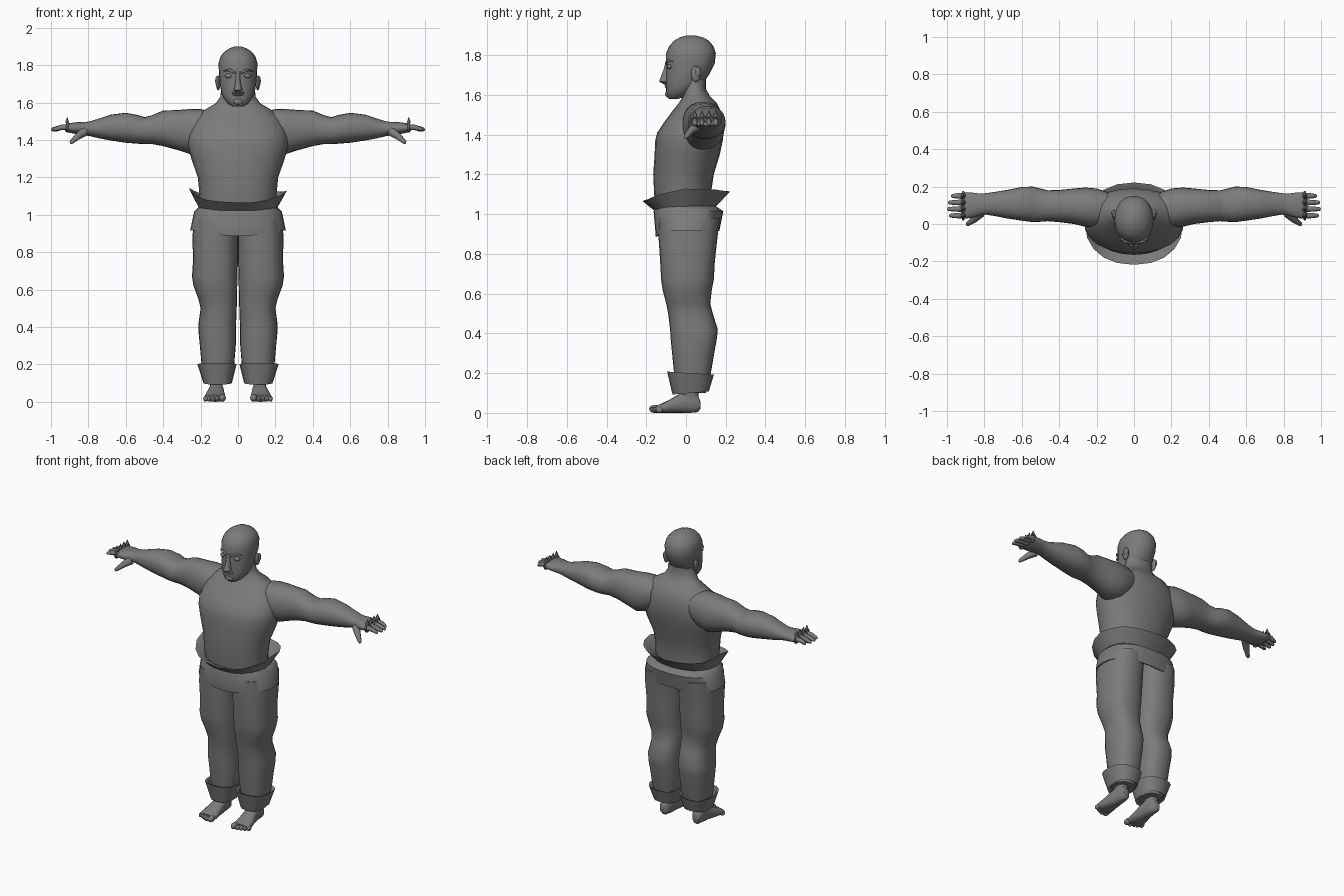
import bpy, bmesh, math
from mathutils import Vector

grey = bpy.data.materials.new("stone_grey")
grey.diffuse_color = (0.2, 0.2, 0.2, 1)


def finish(name, bm, mirror=False):
    bmesh.ops.recalc_face_normals(bm, faces=bm.faces)
    me = bpy.data.meshes.new(name)
    bm.to_mesh(me)
    bm.free()
    me.materials.append(grey)
    ob = bpy.data.objects.new(name, me)
    bpy.context.collection.objects.link(ob)
    if mirror:
        m = ob.modifiers.new("mirror", 'MIRROR')
        m.use_mirror_merge = False
    return ob


def loft(name, rings, axis='z', seg=24, power=2.2, mirror=False, wave=None, closed=False):
    """Skin rounded rings (position, a_min, a_max, b_min, b_max) along an axis."""
    bm = bmesh.new()
    rows = []
    for i, (p, a0, a1, b0, b1) in enumerate(rings):
        row = []
        for k in range(seg):
            t = 2 * math.pi * k / seg
            c, s = math.cos(t), math.sin(t)
            a = (a0 + a1) / 2 + (a1 - a0) / 2 * math.copysign(abs(c) ** (2 / power), c)
            b = (b0 + b1) / 2 + (b1 - b0) / 2 * math.copysign(abs(s) ** (2 / power), s)
            q = p + (wave(i, c, s) if wave else 0)
            row.append(bm.verts.new({'z': (a, b, q), 'x': (q, a, b), 'y': (a, q, b)}[axis]))
        rows.append(row)
    pairs = list(zip(rows, rows[1:])) + ([(rows[-1], rows[0])] if closed else [])
    for r, u in pairs:
        for k in range(seg):
            j = (k + 1) % seg
            bm.faces.new((r[k], r[j], u[j], u[k]))
    if not closed:
        bm.faces.new(rows[0])
        bm.faces.new(rows[-1])
    return finish(name, bm, mirror)


def blobs(name, items, mirror=False):
    """Ellipsoids given as (centre, radii)."""
    bm = bmesh.new()
    for c, r in items:
        vs = bmesh.ops.create_uvsphere(bm, u_segments=12, v_segments=8, radius=1)['verts']
        for v in vs:
            v.co = Vector(c) + Vector(v.co[i] * r[i] for i in range(3))
    return finish(name, bm, mirror)


def tubes(name, paths, mirror=False):
    """Tapered round tubes with rounded tips; each path is [(point, radius), ...]."""
    bm = bmesh.new()
    for path in paths:
        pts = [(Vector(p), r) for p, r in path]
        d = (pts[-1][0] - pts[-2][0]).normalized()
        p, r = pts[-1]
        pts += [(p + d * r * .6, r * .8), (p + d * r, r * .3)]
        q = (pts[1][0] - pts[0][0]).to_track_quat('Z', 'Y')
        rows = [[bm.verts.new(p + q @ Vector((r * math.cos(k * math.pi / 4),
                 r * math.sin(k * math.pi / 4), 0))) for k in range(8)] for p, r in pts]
        for a, b in zip(rows, rows[1:]):
            for k in range(8):
                bm.faces.new((a[k], a[k - 1], b[k - 1], b[k]))
        bm.faces.new(rows[0])
        bm.faces.new(rows[-1])
    return finish(name, bm, mirror)


def sym(rows):
    return [(z, -w, w, f, b) for z, w, f, b in rows]


# Torso and neck
loft("torso", sym([(1.0, .2, -.15, .13), (1.1, .205, -.16, .125), (1.2, .215, -.165, .14),
                   (1.3, .25, -.158, .17), (1.37, .268, -.155, .185), (1.41, .268, -.145, .19),
                   (1.46, .255, -.112, .19), (1.51, .235, -.075, .18), (1.56, .18, -.035, .155),
                   (1.595, .12, -.015, .12), (1.63, .095, -.015, .1), (1.68, .088, -.015, .1)]))

# Head
loft("head", sym([(1.58, .03, -.085, -.04), (1.592, .052, -.095, 0), (1.62, .075, -.1, .05),
                  (1.65, .089, -.1, .08), (1.70, .097, -.1, .115), (1.76, .102, -.099, .145),
                  (1.81, .104, -.1, .15), (1.845, .094, -.085, .138), (1.873, .072, -.06, .115),
                  (1.89, .045, -.03, .085), (1.9, .015, .005, .045)]), power=2.15)
loft("nose", sym([(1.655, .012, -.115, -.08), (1.668, .024, -.137, -.08), (1.69, .017, -.128, -.08),
                  (1.73, .011, -.113, -.08), (1.765, .013, -.104, -.08)]), seg=10)
blobs("lips", [((0, -.097, 1.641), (.03, .01, .006)), ((0, -.099, 1.652), (.036, .01, .006)),
               ((0, -.091, 1.605), (.026, .014, .018))])
blobs("eyes", [((.048, -.082, 1.742), (.022, .014, .013))], True)
tubes("eyebrows", [[((.016, -.1, 1.758), .006), ((.05, -.094, 1.775), .007),
                    ((.078, -.07, 1.768), .004)]], True)
blobs("ears", [((.106, .05, 1.705), (.012, .026, .04)), ((.112, .06, 1.715), (.01, .016, .026))], True)

# Arms
loft("arm", [(.14, .01, .17, 1.38, 1.55), (.2, -.02, .19, 1.34, 1.565), (.26, -.015, .195, 1.325, 1.565),
             (.32, 0, .19, 1.345, 1.56), (.4, .01, .182, 1.367, 1.557), (.46, .015, .18, 1.378, 1.532),
             (.5, .012, .19, 1.378, 1.522), (.54, .01, .2, 1.38, 1.534), (.6, .018, .198, 1.385, 1.545),
             (.68, .03, .182, 1.397, 1.535), (.74, .042, .172, 1.408, 1.515), (.79, .05, .165, 1.42, 1.5),
             (.82, .046, .162, 1.425, 1.495), (.86, .035, .167, 1.43, 1.495),
             (.9, .028, .17, 1.438, 1.49), (.925, .034, .164, 1.447, 1.482)], 'x', mirror=True)

# Fingers, thumb and knuckle rings
fingers = [(.045, .978), (.08, .988), (.115, .985), (.15, .968)]
tubes("fingers", [[((.9, y, 1.468), .016), ((.945, y, 1.467), .0145), ((e, y, 1.457), .011)]
                  for y, e in fingers], True)
tubes("thumb", [[((.82, .06, 1.445), .026), ((.855, .025, 1.42), .019),
                 ((.888, 0, 1.39), .012)]], True)
bm = bmesh.new()
for y, _ in fingers:
    rows = []
    for k in range(12):
        t = k * math.pi / 6
        rows.append([bm.verts.new((.913 + .007 * math.cos(u * math.pi / 3),
                     y + (.021 + .006 * math.sin(u * math.pi / 3)) * math.cos(t),
                     1.468 + (.023 + .006 * math.sin(u * math.pi / 3)) * math.sin(t))) for u in range(6)])
    for k in range(12):
        for u in range(6):
            bm.faces.new((rows[k][u], rows[k - 1][u], rows[k - 1][u - 1], rows[k][u - 1]))
    cone = bmesh.ops.create_cone(bm, segments=6, radius1=.013, radius2=.001, depth=.03, cap_ends=True)
    bmesh.ops.translate(bm, verts=cone['verts'], vec=(.913, y, 1.508))
finish("knuckle_rings", bm, True)


# Flared rolled waistband: low in front, high at the sides
def band_wave(i, c, s):
    if i in (1, 2):
        return .07 * min(1, (1 + s) * 1.1) - (.022 if s > .2 else 0) * s + .006 * math.sin(11 * c)
    return .012 * (1 + s) * .5


loft("rolled_waistband", sym([(1.022, .205, -.165, .145), (1.065, .262, -.218, .222),
                              (1.062, .25, -.205, .21), (1.04, .19, -.15, .12)]),
     seg=20, wave=band_wave, closed=True)


# Hip wrap with a hem dipping at the front
def hem_wave(i, c, s):
    return -.03 * max(0, -s) ** 6 if i in (2, 3) else 0


loft("hip_wrap", sym([(1.04, .21, -.15, .15), (1.015, .235, -.163, .188), (.915, .256, -.152, .168),
                      (.92, .24, -.14, .155), (.99, .2, -.13, .13)]),
     seg=28, power=2.5, wave=hem_wave)

# Trouser legs
loft("trouser_leg", [(.1, .04, .175, -.05, .1), (.2, .02, .195, -.06, .125), (.3, .012, .204, -.07, .142),
                     (.37, .01, .211, -.077, .155), (.42, .01, .211, -.08, .16), (.5, .007, .2, -.09, .135),
                     (.55, .005, .212, -.1, .122), (.62, .004, .238, -.118, .13), (.67, .003, .246, -.125, .14),
                     (.76, 0, .24, -.13, .145), (.88, 0, .244, -.138, .158), (.98, 0, .235, -.14, .17)],
     power=2.4, mirror=True)
loft("trouser_cuff", [(.1, .033, .185, -.068, .115), (.2, .008, .217, -.095, .14),
                      (.195, .02, .205, -.08, .128), (.11, .045, .17, -.045, .1)],
     seg=16, power=2.6, mirror=True, closed=True,
     wave=lambda i, c, s: .008 * s * (-1 if i in (1, 2) else 1))

# Feet
loft("foot", [(.072, .1, .14, .02, .06), (.06, .088, .148, .004, .09), (.02, .08, .15, 0, .115),
              (-.03, .075, .158, 0, .098), (-.08, .07, .172, 0, .068), (-.125, .066, .18, 0, .046),
              (-.15, .07, .178, .004, .036)], 'y', seg=16, power=2.5, mirror=True)
loft("ankle", [(.03, .088, .146, -.02, .066), (.08, .084, .15, -.03, .064),
               (.16, .075, .155, -.03, .07)], seg=14, mirror=True)
blobs("toes", [((.084, -.157, .02), (.019, .029, .02))] +
      [((.111 + i * .021, -.158 + i * .008, .015), (.012, .025 - i * .002, .015)) for i in range(4)], True)

# Smooth shading, keeping hems crisp
bpy.ops.object.select_all(action='SELECT')
bpy.context.view_layer.objects.active = bpy.data.objects["torso"]
bpy.ops.object.shade_smooth_by_angle(angle=math.radians(45))
